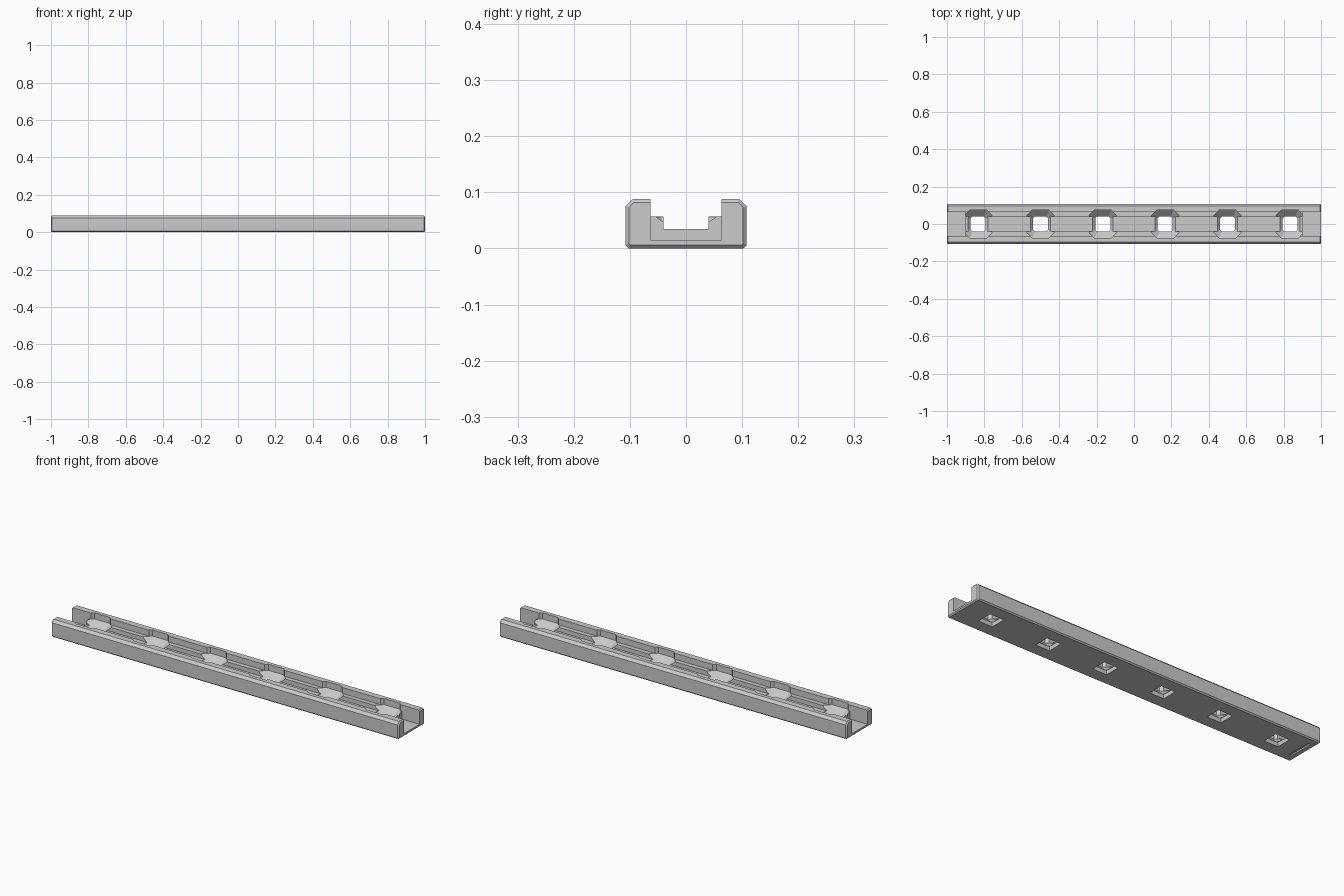
import bpy, bmesh

if "Cube" in bpy.data.objects:
    bpy.data.objects.remove(bpy.data.objects["Cube"], do_unlink=True)

grey = bpy.data.materials.new("light_grey")
grey.use_nodes = True
colour = (0.6, 0.6, 0.6, 1)
grey.diffuse_color = colour
grey.node_tree.nodes["Principled BSDF"].inputs["Base Color"].default_value = colour


def loft(name, sections):
    """Closed solid through matching rings of points."""
    bm = bmesh.new()
    rings = [[bm.verts.new(p) for p in s] for s in sections]
    for a, b in zip(rings, rings[1:]):
        for i in range(len(a)):
            j = (i + 1) % len(a)
            bm.faces.new((a[i], a[j], b[j], b[i]))
    bm.faces.new(rings[0])
    bm.faces.new(rings[-1])
    bmesh.ops.recalc_face_normals(bm, faces=bm.faces)
    mesh = bpy.data.meshes.new(name)
    bm.to_mesh(mesh)
    bm.free()
    obj = bpy.data.objects.new(name, mesh)
    bpy.context.collection.objects.link(obj)
    return obj


def box(name, x0, x1, half_y, z0, z1):
    ring = [(x0, -half_y), (x1, -half_y), (x1, half_y), (x0, half_y)]
    return loft(name, [[(x, y, z) for x, y in ring] for z in (z0, z1)])


def octagon(cx, r, c, z):
    """Square ring of half-width r with corners cut by c."""
    s = r - c
    pts = [(r, -s), (r, s), (s, r), (-s, r), (-r, s), (-r, -s), (-s, -r), (s, -r)]
    return [(cx + x, y, z) for x, y in pts]


def rail_ring(x, d):
    """Chamfered outer section, inset by d."""
    half = [(0.102 - d * 0.4, d), (0.108 - d, 0.006 + d * 0.4),
            (0.108 - d, 0.075 - d * 0.4), (0.095 - d * 0.4, 0.088 - d)]
    pts = half + [(-y, z) for y, z in reversed(half)]
    return [(x, y, z) for y, z in pts]


# Outer rail with chamfered ends
rail = loft("channel_rail", [rail_ring(-1, 0.006), rail_ring(-0.994, 0),
                             rail_ring(0.994, 0), rail_ring(1, 0.006)])
rail.data.materials.append(grey)

# Stepped channel and the deeper pockets at both ends
cutters = [box("upper_channel", -1.1, 1.1, 0.063, 0.057, 0.2),
           box("lower_channel", -1.1, 1.1, 0.04, 0.035, 0.2),
           box("left_end_pocket", 0.9, 1.1, 0.063, 0.015, 0.2),
           box("right_end_pocket", -1.1, -0.9, 0.063, 0.015, 0.2),
           box("underside_groove", -0.972, -0.957, 0.068, -0.1, 0.007)]

# Six square holes with flared eight-sided countersinks
for i in range(6):
    cx = (i - 2.5) / 3
    cutters.append(loft("countersink", [octagon(cx, 0.04, 0.01, 0.021),
                                        octagon(cx, 0.075, 0.03, 0.056),
                                        octagon(cx, 0.075, 0.03, 0.2)]))
    cutters.append(box("square_hole", cx - 0.04, cx + 0.04, 0.04, -0.1, 0.022))

for c in cutters:
    c.hide_render = True
    mod = rail.modifiers.new(c.name, "BOOLEAN")
    mod.operation = "DIFFERENCE"
    mod.solver = "EXACT"
    mod.object = c

# Bake the cuts and drop the cutters
bpy.context.view_layer.update()
graph = bpy.context.evaluated_depsgraph_get()
result = bpy.data.meshes.new_from_object(rail.evaluated_get(graph))
rail.modifiers.clear()
rail.data = result
for c in cutters:
    bpy.data.objects.remove(c, do_unlink=True)
result.materials.clear()
result.materials.append(grey)
for p in result.polygons:
    p.material_index = 0
    p.use_smooth = False
